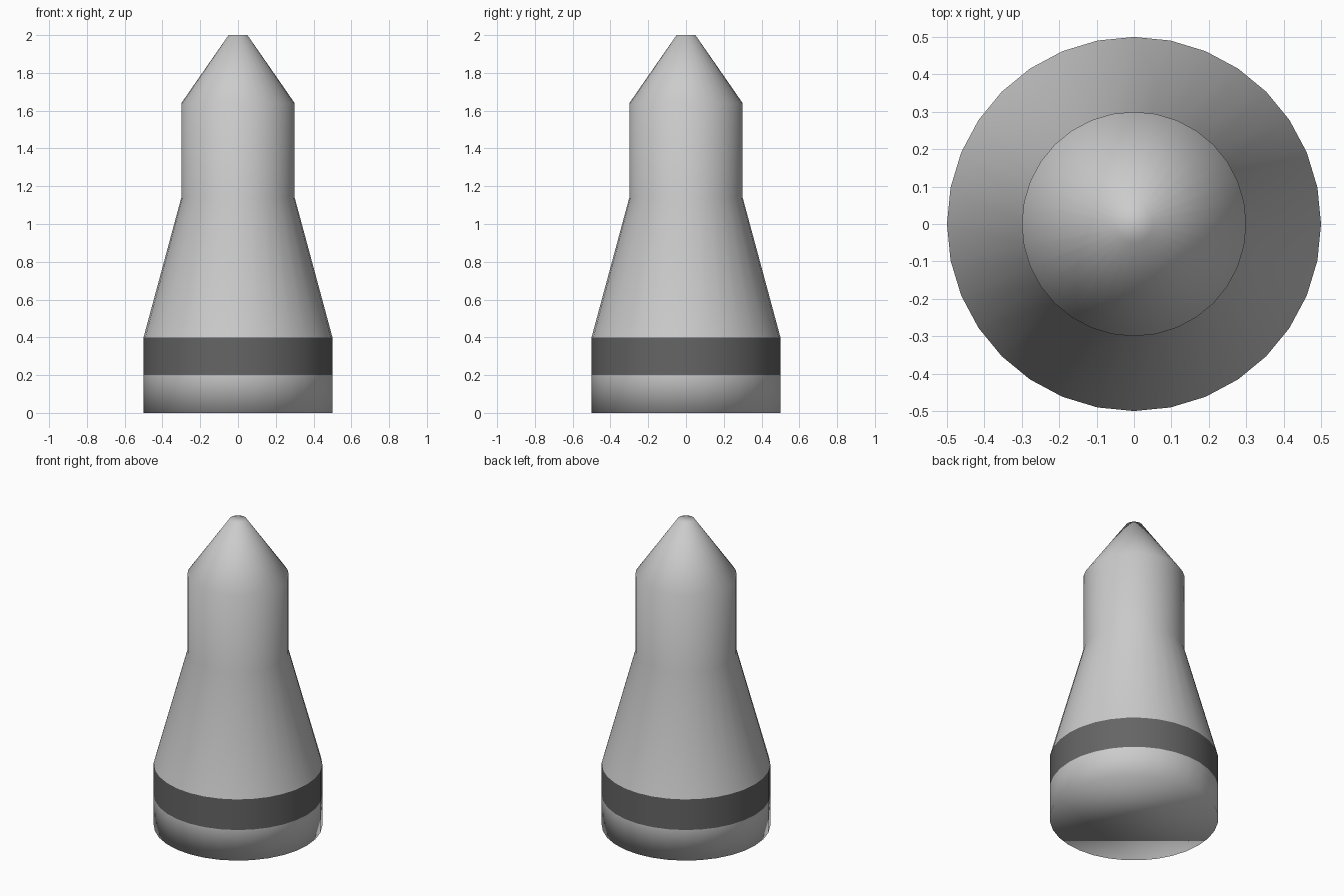
import bpy, bmesh
from math import cos, sin, tau

if "Cube" in bpy.data.objects:
    bpy.data.objects.remove(bpy.data.objects["Cube"])

SIDES = 32


def lathe(name, profile, cap_bottom=False, cap_top=False):
    """Revolve (radius, height) points around z, smooth shaded."""
    bm = bmesh.new()
    rings = [[bm.verts.new((r * cos(tau * i / SIDES), r * sin(tau * i / SIDES), z))
              for i in range(SIDES)] for r, z in profile]
    for low, high in zip(rings, rings[1:]):
        for i in range(SIDES):
            j = (i + 1) % SIDES
            bm.faces.new((low[i], low[j], high[j], high[i]))
    if cap_bottom:
        bm.faces.new(rings[0][::-1])
    if cap_top:
        bm.faces.new(rings[-1])
    for face in bm.faces:
        face.smooth = True
    mesh = bpy.data.meshes.new(name)
    bm.to_mesh(mesh)
    bm.free()
    obj = bpy.data.objects.new(name, mesh)
    bpy.context.collection.objects.link(obj)
    return obj


# Base disc with closed underside
lathe("base", [(0.5, 0.0), (0.5, 0.2)], cap_bottom=True)

# Dark band around the base
band = lathe("dark_band", [(0.5, 0.2), (0.5, 0.4)])
dark = bpy.data.materials.new("dark_grey")
dark.diffuse_color = (0.13, 0.13, 0.13, 1.0)
dark.use_nodes = True
dark.node_tree.nodes["Principled BSDF"].inputs["Base Color"].default_value = dark.diffuse_color
band.data.materials.append(dark)

# Flared skirt, straight neck and blunt pointed tip
lathe("body", [(0.5, 0.4), (0.3, 1.14), (0.3, 1.64), (0.05, 2.0)], cap_top=True)
